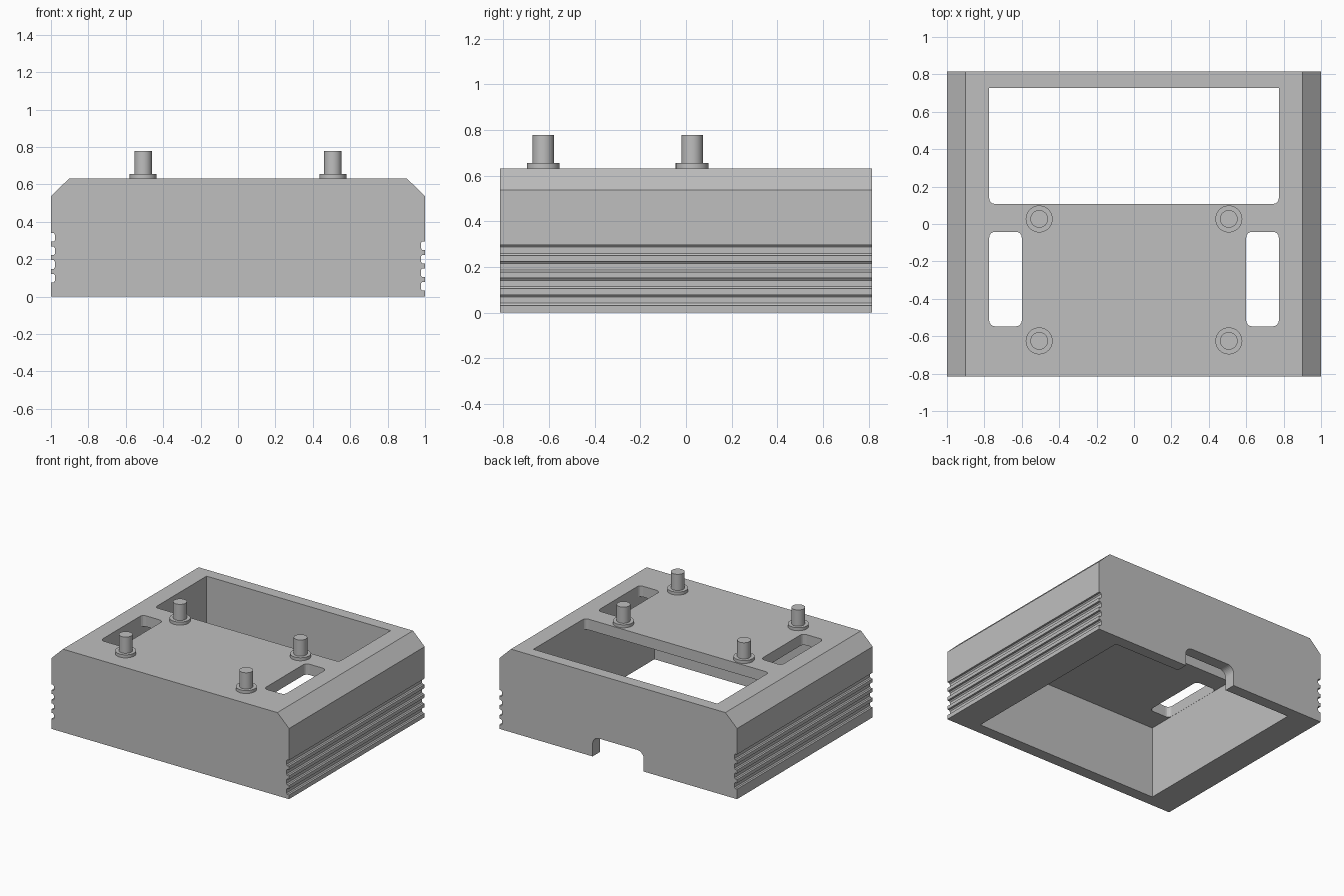
import bpy
import bmesh
import math
from mathutils import Vector

if "Cube" in bpy.data.objects:
    bpy.data.objects.remove(bpy.data.objects["Cube"], do_unlink=True)

GREY = (0.52, 0.52, 0.52, 1.0)
grey = bpy.data.materials.new("plain_grey")
grey.use_nodes = True
grey.diffuse_color = GREY
grey.node_tree.nodes["Principled BSDF"].inputs["Base Color"].default_value = GREY

HALF_Y = 0.815   # half depth of the housing
TOP = 0.632      # top of the housing
CEILING = 0.55   # underside of the top plate


def prism(name, outline, start, depth):
    """Extrude a closed list of 3D points along a vector."""
    bm = bmesh.new()
    face = bm.faces.new([bm.verts.new(Vector(p) + Vector(start)) for p in outline])
    moved = bmesh.ops.extrude_face_region(bm, geom=[face])["geom"]
    bmesh.ops.translate(bm, vec=depth,
                        verts=[v for v in moved if isinstance(v, bmesh.types.BMVert)])
    bmesh.ops.recalc_face_normals(bm, faces=bm.faces)
    mesh = bpy.data.meshes.new(name)
    bm.to_mesh(mesh)
    bm.free()
    mesh.materials.append(grey)
    obj = bpy.data.objects.new(name, mesh)
    bpy.context.scene.collection.objects.link(obj)
    return obj


def rounded_rect(a0, a1, b0, b1, radius, steps=4, square_far=False):
    """2D rectangle with rounded corners; the far (b1) corners may stay square."""
    corners = ((a1, b1, 0), (a0, b1, 90), (a0, b0, 180), (a1, b0, 270))
    points = []
    for a, b, angle in corners:
        if radius == 0 or (square_far and b == b1):
            points.append((a, b))
            continue
        ca = a - radius if a == a1 else a + radius
        cb = b - radius if b == b1 else b + radius
        for i in range(steps + 1):
            t = math.radians(angle + 90 * i / steps)
            points.append((ca + radius * math.cos(t), cb + radius * math.sin(t)))
    return points


def cut(target, cutter):
    mod = target.modifiers.new("cut", 'BOOLEAN')
    mod.operation = 'DIFFERENCE'
    mod.solver = 'EXACT'
    mod.object = cutter
    cutter.hide_render = True
    bpy.context.view_layer.objects.active = target
    bpy.ops.object.modifier_apply(modifier=mod.name)
    bpy.data.objects.remove(cutter, do_unlink=True)


def grooved_side(sign, first_centre):
    """Side outline from bottom to top with four long grooves."""
    points = [(sign, 0)]
    for i in range(4):
        z = first_centre + 0.0725 * i
        for inset, dz in ((0, -0.023), (0.015, -0.023), (0.022, -0.014),
                          (0.022, 0.014), (0.015, 0.023), (0, 0.023)):
            points.append((sign * (1 - inset), z + dz))
    return points + [(sign, 0.537), (sign * 0.902, TOP)]


# Housing: grooved profile swept from front to back
outline = grooved_side(1, 0.055) + grooved_side(-1, 0.099)[::-1]
housing = prism("housing", [(x, 0, z) for x, z in outline],
                (0, -HALF_Y, 0), (0, 2 * HALF_Y, 0))


def cut_down(points, bottom, top):
    cut(housing, prism("cutter", [(x, y, 0) for x, y in points],
                       (0, 0, bottom), (0, 0, top - bottom)))


# Hollow underside
cut_down(rounded_rect(-0.775, 0.775, -0.727, 0.729, 0), -0.2, CEILING)

# Large rear window and two side slots in the top plate
cut_down(rounded_rect(-0.774, 0.774, 0.108, 0.728, 0.028, square_far=True), 0.4, 0.8)
for side in (-1, 1):
    x0, x1 = sorted((side * 0.6, side * 0.774))
    cut_down(rounded_rect(x0, x1, -0.547, -0.042, 0.03), 0.4, 0.8)

# Cable notch at the bottom of the back wall
notch = rounded_rect(-0.215, 0.215, -0.2, 0.15, 0.055, steps=8)
cut(housing, prism("cutter", [(x, 0, z) for x, z in notch],
                   (0, 0.65, 0), (0, 0.3, 0)))


def cylinder(name, x, y, z0, z1, radius):
    bpy.ops.mesh.primitive_cylinder_add(vertices=40, radius=radius, depth=z1 - z0,
                                        location=(x, y, (z0 + z1) / 2))
    obj = bpy.context.object
    obj.name = name
    obj.data.materials.append(grey)
    bpy.ops.object.shade_smooth_by_angle(angle=math.radians(30))


# Four stepped mounting posts
for x, side in ((-0.507, "right"), (0.507, "left")):
    for y, end in ((-0.625, "front"), (0.027, "rear")):
        cylinder(f"post_collar_{end}_{side}", x, y, TOP - 0.01, 0.655, 0.072)
        cylinder(f"post_pin_{end}_{side}", x, y, TOP, 0.778, 0.047)
